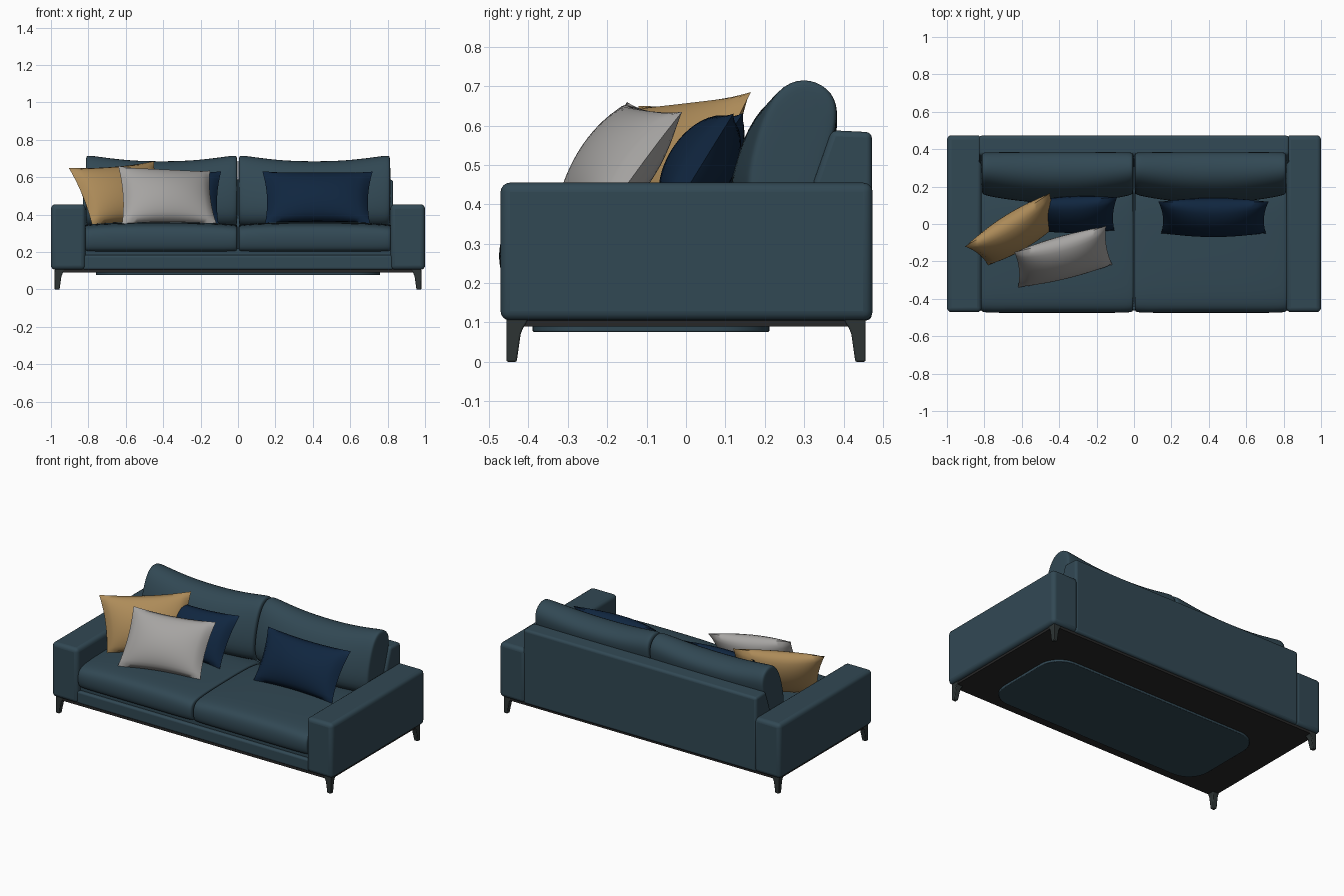
import bpy, bmesh
from mathutils import Vector

if "Cube" in bpy.data.objects:
    bpy.data.objects.remove(bpy.data.objects["Cube"])


def material(name, rgb):
    m = bpy.data.materials.new(name)
    m.use_nodes = True
    m.diffuse_color = (*rgb, 1)
    bsdf = m.node_tree.nodes["Principled BSDF"]
    bsdf.inputs["Base Color"].default_value = (*rgb, 1)
    bsdf.inputs["Roughness"].default_value = 0.8
    return m


TEAL = material("teal fabric", (0.031, 0.065, 0.088))
NAVY = material("navy fabric", (0.005, 0.019, 0.05))
GOLD = material("gold fabric", (0.42, 0.26, 0.1))
GREY = material("pale grey fabric", (0.38, 0.37, 0.36))
BLACK = material("black underside", (0.02, 0.02, 0.02))
LEG = material("dark leg", (0.026, 0.034, 0.034))


def finish(name, bm, mat, angle=0.7):
    bmesh.ops.recalc_face_normals(bm, faces=bm.faces[:])
    me = bpy.data.meshes.new(name)
    bm.to_mesh(me)
    bm.free()
    me.materials.append(mat)
    ob = bpy.data.objects.new(name, me)
    bpy.context.collection.objects.link(ob)
    bpy.ops.object.select_all(action="DESELECT")
    ob.select_set(True)
    bpy.context.view_layer.objects.active = ob
    bpy.ops.object.shade_smooth_by_angle(angle=angle)
    return ob


def bevel(ob, width, segments=4):
    b = ob.modifiers.new("soft edges", "BEVEL")
    b.width, b.segments, b.limit_method = width, segments, "ANGLE"


def box(name, lo, hi, mat, width=0.0, round_corners=0.0):
    bm = bmesh.new()
    bmesh.ops.create_cube(bm, size=1)
    for v in bm.verts:
        v.co = [lo[i] + (v.co[i] + 0.5) * (hi[i] - lo[i]) for i in range(3)]
    if round_corners:
        upright = [e for e in bm.edges if abs(e.verts[0].co.z - e.verts[1].co.z) > 1e-4]
        bmesh.ops.bevel(bm, geom=upright, offset=round_corners, segments=8,
                        profile=0.5, affect="EDGES")
    ob = finish(name, bm, mat)
    if width:
        bevel(ob, width)
    return ob


def loft(bm, rings):
    """Skin closed rings of points and cap both ends."""
    rows = [[bm.verts.new(p) for p in ring] for ring in rings]
    n = len(rows[0])
    for a, b in zip(rows, rows[1:]):
        for i in range(n):
            bm.faces.new((a[i], a[(i + 1) % n], b[(i + 1) % n], b[i]))
    bm.faces.new(rows[0])
    bm.faces.new(rows[-1])


def cushion(name, profile, x0, x1, shape, cap):
    """Soft block: a y-z profile swept along x, tucked in at both ends."""
    cy = sum(p[0] for p in profile) / len(profile)
    cz = sum(p[1] for p in profile) / len(profile)
    rings = []
    for u, s in ((-1, cap), (-0.985, 0.98), (-0.9, 1), (-0.6, 1), (-0.25, 1),
                 (0.25, 1), (0.6, 1), (0.9, 1), (0.985, 0.98), (1, cap)):
        ring = []
        for y, z in profile:
            y, z = shape(u, cy + (y - cy) * s, cz + (z - cz) * s)
            ring.append((x0 + (u + 1) / 2 * (x1 - x0), y, z))
        rings.append(ring)
    bm = bmesh.new()
    loft(bm, rings)
    ob = finish(name, bm, TEAL, 1.2)
    sub = ob.modifiers.new("soft", "SUBSURF")
    sub.levels = sub.render_levels = 2


def pillow(name, corners, thick, mat, n=20):
    """Scatter pillow stretched between bottom-left, bottom-right, top-right, top-left."""
    bl, br, tr, tl = map(Vector, corners)
    normal = (br - bl + tr - tl).cross(tl - bl + tr - br).normalized()
    bm = bmesh.new()
    for side in (1, -1):
        grid = []
        for j in range(n + 1):
            row = []
            for i in range(n + 1):
                u, v = 2 * i / n - 1, 2 * j / n - 1
                full = max(0, (1 - u * u) * (1 - v * v))
                a = (1 + u * (1 - 0.06 * (1 - v * v))) / 2
                b = (1 + v * (1 - 0.08 * (1 - u * u))) / 2
                p = bl.lerp(br, a).lerp(tl.lerp(tr, a), b)
                row.append(bm.verts.new(p + normal * side * thick * full ** 0.55))
            grid.append(row)
        for j in range(n):
            for i in range(n):
                bm.faces.new((grid[j][i], grid[j][i + 1], grid[j + 1][i + 1], grid[j + 1][i]))
    bmesh.ops.remove_doubles(bm, verts=bm.verts[:], dist=1e-5)
    finish(name, bm, mat, 1.2)


# Frame: base, back panel with a sloping front, underside
box("base", (-0.83, -0.462, 0.105), (0.83, 0.4, 0.183), TEAL, 0.012)
box("seat_deck", (-0.83, -0.44, 0.17), (0.83, 0.4, 0.22), TEAL)
bm = bmesh.new()
back = ((0.3, 0.105), (0.472, 0.105), (0.472, 0.583), (0.37, 0.588), (0.325, 0.46))
loft(bm, [[(x, y, z) for y, z in back] for x in (-0.83, 0.83)])
bevel(finish("back_panel", bm, TEAL), 0.015)
box("underside", (-0.975, -0.455, 0.09), (0.975, 0.455, 0.112), BLACK)
box("underside_plate", (-0.76, -0.39, 0.076), (0.76, 0.212, 0.095), TEAL, 0.004, 0.14)

# Cushion profiles as (y, z)
seat = ((0.3, 0.2), (-0.1, 0.198), (-0.43, 0.196), (-0.468, 0.21), (-0.478, 0.27),
        (-0.468, 0.325), (-0.43, 0.35), (-0.3, 0.358), (-0.05, 0.36), (0.3, 0.358))
rest = ((0.31, 0.33), (0.15, 0.33), (0.098, 0.4), (0.125, 0.53), (0.185, 0.65),
        (0.265, 0.69), (0.345, 0.675), (0.39, 0.63), (0.38, 0.56), (0.335, 0.44))


def seat_shape(u, y, z):
    return y, z - 0.012 * u ** 4 * (z > 0.3)


def rest_shape(u, y, z):
    return 0.385 - (0.385 - y) * (1 - 0.17 * u * u), z + 0.04 * u * u * (z - 0.33) / 0.36


# Mirrored pairs: arms, cushions, legs
for side, label in ((1, "left"), (-1, "right")):
    xs = sorted((side * 0.815, side * 1.0))
    box(label + "_arm", (xs[0], -0.471, 0.105), (xs[1], 0.474, 0.455), TEAL, 0.024)
    xs = sorted((side * 0.002, side * 0.82))
    cushion(label + "_seat_cushion", seat, *xs, seat_shape, 0.95)
    xs = sorted((side * 0.002, side * 0.815))
    cushion(label + "_back_cushion", rest, *xs, rest_shape, 0.88)
    for end, place in ((-1, "front"), (1, "back")):
        bm = bmesh.new()
        rings = []
        for z, inner in ((0, 0.026), (0.07, 0.036), (0.085, 0.042), (0.108, 0.055)):
            rings.append([(side * (0.98 - a * inner), end * (0.456 - b * inner), z)
                          for a, b in ((0, 0), (1, 0), (1, 1), (0, 1))])
        loft(bm, rings)
        bevel(finish(f"{place}_{label}_leg", bm, LEG), 0.004, 2)

# Scatter pillows
pillow("left_navy_pillow", ((0.145, -0.05, 0.355), (0.705, -0.05, 0.355),
                            (0.72, 0.12, 0.63), (0.13, 0.12, 0.632)), 0.085, NAVY)
pillow("right_navy_pillow", ((-0.56, -0.03, 0.355), (-0.105, -0.035, 0.355),
                             (-0.09, 0.145, 0.632), (-0.57, 0.12, 0.625)), 0.075, NAVY)
pillow("gold_pillow", ((-0.78, -0.22, 0.345), (-0.38, 0.02, 0.35),
                       (-0.45, 0.165, 0.685), (-0.905, -0.12, 0.65)), 0.085, GOLD)
pillow("grey_pillow", ((-0.62, -0.34, 0.35), (-0.115, -0.22, 0.35),
                       (-0.15, -0.01, 0.635), (-0.64, -0.15, 0.66)), 0.085, GREY)
